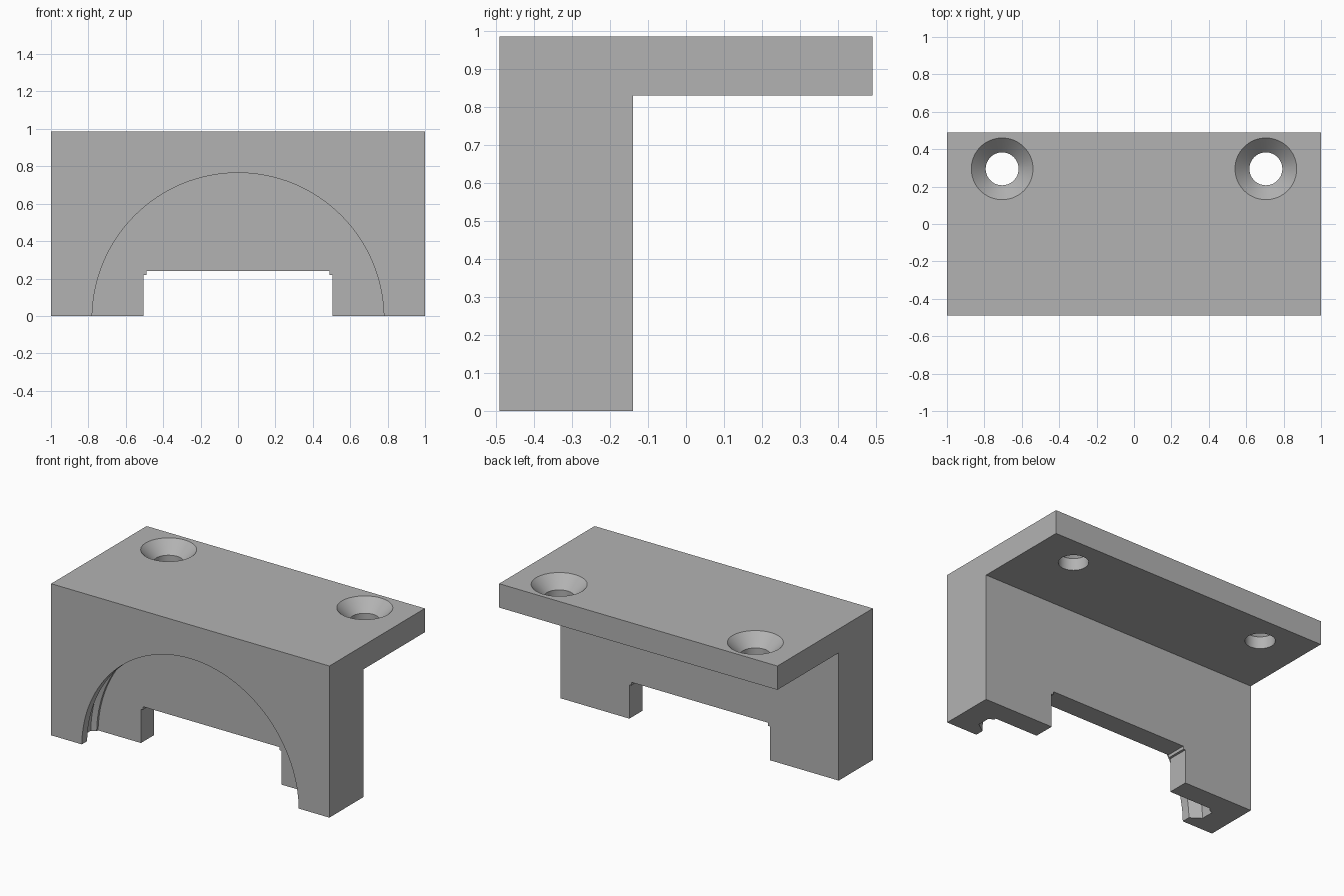
import bpy, bmesh, math
from mathutils import Matrix

cube = bpy.data.objects.get("Cube")
if cube:
    bpy.data.objects.remove(cube, do_unlink=True)

grey = bpy.data.materials.new("plain grey")
grey.use_nodes = True
colour = (0.45, 0.45, 0.45, 1)
grey.diffuse_color = colour
grey.node_tree.nodes["Principled BSDF"].inputs["Base Color"].default_value = colour


def finish(name, bm):
    bmesh.ops.recalc_face_normals(bm, faces=bm.faces)
    mesh = bpy.data.meshes.new(name)
    bm.to_mesh(mesh)
    bm.free()
    mesh.materials.append(grey)
    obj = bpy.data.objects.new(name, mesh)
    bpy.context.collection.objects.link(obj)
    return obj


def prism(name, points, direction):
    """Extrude a closed outline along a direction."""
    bm = bmesh.new()
    face = bm.faces.new([bm.verts.new(p) for p in points])
    moved = bmesh.ops.extrude_face_region(bm, geom=[face])["geom"]
    bmesh.ops.translate(bm, vec=direction,
                        verts=[v for v in moved if isinstance(v, bmesh.types.BMVert)])
    return finish(name, bm)


def lathe(name, profile, matrix, sides):
    """Closed solid of revolution from (radius, height) pairs."""
    bm = bmesh.new()
    rings = [[bm.verts.new((r * math.cos(math.tau * i / sides),
                            r * math.sin(math.tau * i / sides), h))
              for i in range(sides)] for r, h in profile]
    for low, high in zip(rings, rings[1:]):
        for i in range(sides):
            j = (i + 1) % sides
            bm.faces.new((low[i], low[j], high[j], high[i]))
    bm.faces.new(rings[0])
    bm.faces.new(rings[-1])
    bm.transform(matrix)
    return finish(name, bm)


# L-shaped body: thick front wall with a flange to the back
front, back, top = -0.49, 0.49, 0.985
outline = [(front, 0), (-0.14, 0), (-0.14, 0.83), (back, 0.83), (back, top), (front, top)]
bracket = prism("bracket", [(-1, y, z) for y, z in outline], (2, 0, 0))

# Half-round pocket with a lip and an inner groove, turned to run front to back
pocket = [(0.78, -0.1), (0.78, 0.055), (0.845, 0.1),
          (0.845, 0.185), (0.813, 0.2), (0.813, 0.215)]
cutters = [lathe("pocket_cutter", pocket,
                 Matrix.Translation((0, front, -0.015)) @ Matrix.Rotation(-math.pi / 2, 4, "X"),
                 128)]

# Stepped opening through the thin wall behind the pocket
half = [(0.505, -0.1), (0.505, 0.22), (0.49, 0.22), (0.49, 0.24)]
opening = half + [(-x, z) for x, z in reversed(half)]
cutters.append(prism("opening_cutter", [(x, -0.35, z) for x, z in opening], (0, 0.4, 0)))

# Countersunk screw holes in the flange
screw = [(0.088, -0.3), (0.088, -0.077), (0.165, 0), (0.165, 0.1)]
for side in (-1, 1):
    cutters.append(lathe("screw_hole_cutter", screw,
                         Matrix.Translation((side * 0.705, 0.295, top)), 64))

# Cut everything out, then drop the cutters
for cutter in cutters:
    cut = bracket.modifiers.new(cutter.name, "BOOLEAN")
    cut.operation = "DIFFERENCE"
    cut.solver = "EXACT"
    cut.object = cutter
    cutter.hide_render = True
bpy.context.view_layer.update()
evaluated = bracket.evaluated_get(bpy.context.evaluated_depsgraph_get())
result = bpy.data.meshes.new_from_object(evaluated)
bracket.modifiers.clear()
bracket.data = result
for cutter in cutters:
    bpy.data.objects.remove(cutter, do_unlink=True)

bpy.ops.object.select_all(action="DESELECT")
bracket.select_set(True)
bpy.context.view_layer.objects.active = bracket
bpy.ops.object.shade_smooth_by_angle(angle=math.radians(20))
